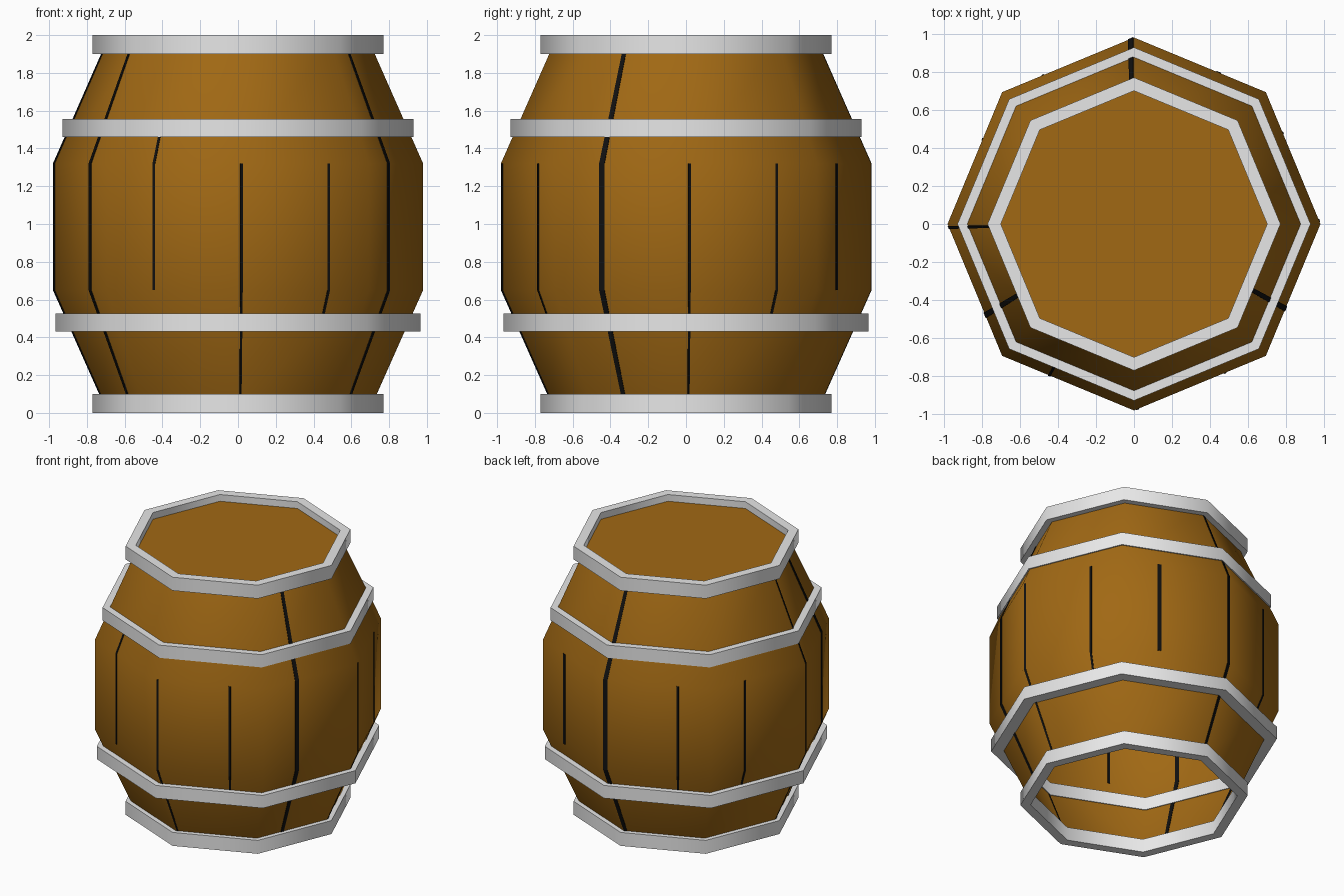
import bpy, math

if "Cube" in bpy.data.objects:
    bpy.data.objects.remove(bpy.data.objects["Cube"])

SIDES = 8
# Barrel outline: (height, corner radius)
PROFILE = [(0.05, 0.712), (0.65, 0.98), (1.32, 0.98), (1.95, 0.702)]


def material(name, rgb):
    m = bpy.data.materials.new(name)
    m.diffuse_color = (*rgb, 1)
    m.use_nodes = True
    m.node_tree.nodes["Principled BSDF"].inputs["Base Color"].default_value = m.diffuse_color
    return m


WOOD = material("warm brown wood", (0.355, 0.14, 0.007))
METAL = material("pale grey metal", (0.8, 0.8, 0.8))
DARK = material("near black seam", (0.005, 0.005, 0.005))


def make(name, verts, faces, mat, smooth=True):
    me = bpy.data.meshes.new(name)
    me.from_pydata(verts, [], faces)
    me.materials.append(mat)
    ob = bpy.data.objects.new(name, me)
    bpy.context.collection.objects.link(ob)
    if smooth:
        bpy.ops.object.select_all(action='DESELECT')
        ob.select_set(True)
        bpy.context.view_layer.objects.active = ob
        bpy.ops.object.shade_smooth_by_angle(angle=math.radians(50))
    return ob


def ring(r, z):
    return [(r * math.cos(math.tau * i / SIDES), r * math.sin(math.tau * i / SIDES), z)
            for i in range(SIDES)]


def lathe(name, profile, mat, closed=False):
    """Sweep a (z, radius) profile around the eight corners."""
    verts = [v for z, r in profile for v in ring(r, z)]
    n = len(profile)
    faces = []
    for j in range(n if closed else n - 1):
        a, b = j * SIDES, (j + 1) % n * SIDES
        for i in range(SIDES):
            k = (i + 1) % SIDES
            faces.append((a + i, a + k, b + k, b + i))
    return make(name, verts, faces, mat)


def radius(z):
    for (z0, r0), (z1, r1) in zip(PROFILE, PROFILE[1:]):
        if z <= z1:
            return r0 + (r1 - r0) * (z - z0) / (z1 - z0)
    return PROFILE[-1][1]


def on_wall(s, z):
    """Point on the wall, s sides round from the front corner."""
    i = math.floor(s)
    t = s - i
    a, b = ((i + k) * math.tau / SIDES - math.pi / 2 for k in (0, 1))
    r = radius(z)
    return (r * (math.cos(a) * (1 - t) + math.cos(b) * t),
            r * (math.sin(a) * (1 - t) + math.sin(b) * t), z)


# Staves: open-bottomed shell, and the recessed lid
lathe("barrel_body", PROFILE, WOOD)
make("barrel_lid", ring(0.702, 1.95), [tuple(range(SIDES))], WOOD, smooth=False)

# Metal hoops: bottom height, top height, inner and outer radius
HOOPS = {
    "bottom_hoop": (0.0, 0.10, 0.70, 0.77),
    "lower_hoop": (0.43, 0.525, 0.875, 0.967),
    "upper_hoop": (1.46, 1.555, 0.85, 0.928),
    "top_hoop": (1.90, 2.0, 0.70, 0.77),
}
for name, (z0, z1, ri, ro) in HOOPS.items():
    lathe(name, [(z0, ro), (z1, ro), (z1, ri), (z0, ri)], METAL, closed=True)

# Dark seams between staves: three for every two sides; (width, start, end)
THIN, SHORT, LONG = (0.014, 0.08, 1.32), (0.014, 0.5, 1.32), (0.03, 0.08, 1.92)
SEAMS = [THIN, SHORT, LONG, THIN, SHORT, (0.025, 0.65, 1.32),
         LONG, SHORT, SHORT, (0.016, 0.08, 1.92), LONG, (0.014, 0.65, 1.48)]
for k, (w, z0, z1) in enumerate(SEAMS):
    s = 0.025 + k * 2 / 3
    h = w / 2 / 0.75
    heights = [z0] + [z for z, r in PROFILE if z0 < z < z1] + [z1]
    verts = [on_wall(s + d, z) for z in heights for d in (-h, h)]
    faces = [(2 * j, 2 * j + 1, 2 * j + 3, 2 * j + 2) for j in range(len(heights) - 1)]
    ob = make(f"stave_seam_{k + 1}", verts, faces, DARK, smooth=False)
    mod = ob.modifiers.new("thickness", 'SOLIDIFY')
    mod.thickness = 0.008
    mod.offset = 0
